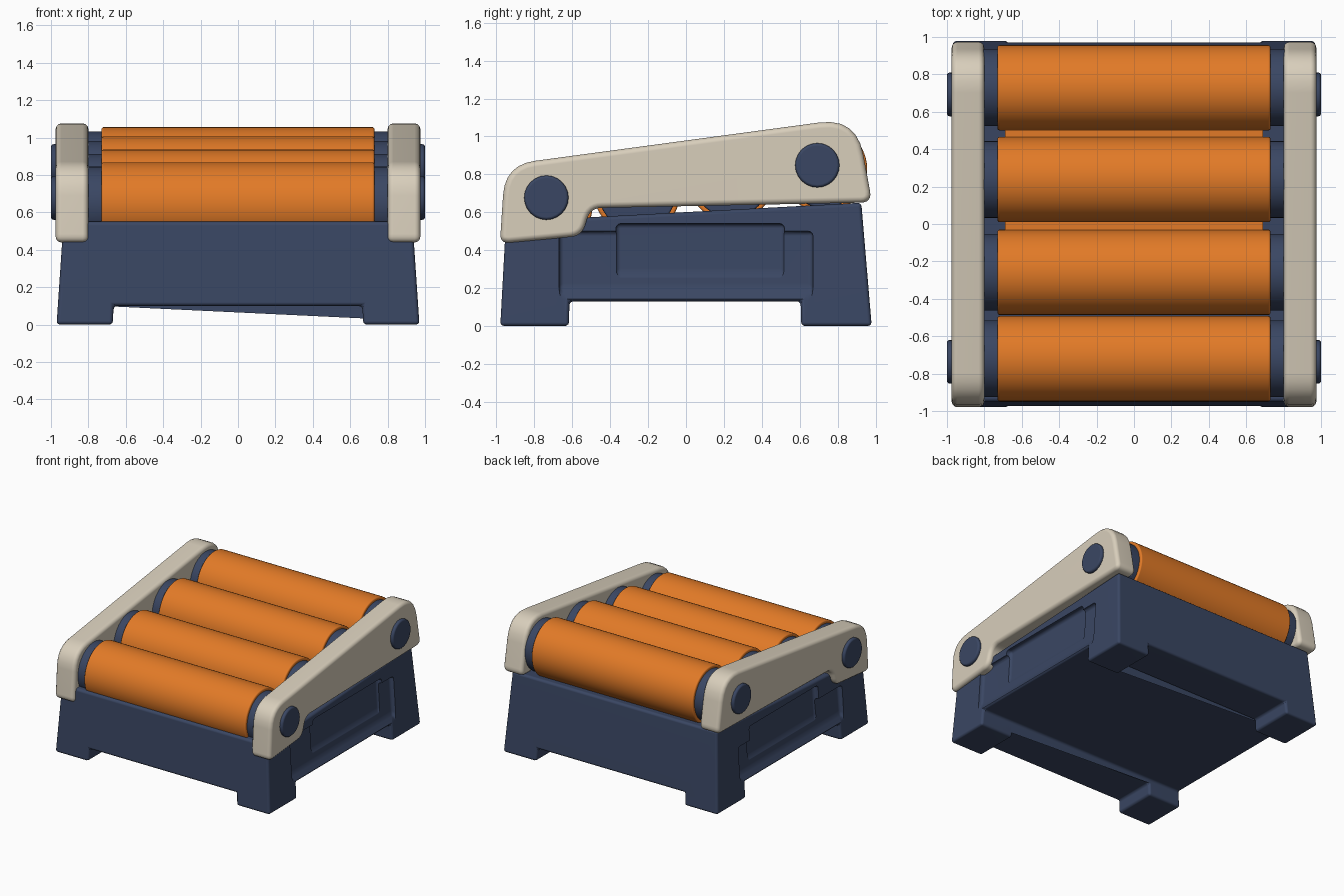
import bpy, bmesh, math
from mathutils import Vector

if "Cube" in bpy.data.objects:
    bpy.data.objects.remove(bpy.data.objects["Cube"])


def material(name, rgb):
    m = bpy.data.materials.new(name)
    m.diffuse_color = (*rgb, 1)
    m.use_nodes = True
    m.node_tree.nodes["Principled BSDF"].inputs["Base Color"].default_value = m.diffuse_color
    return m


NAVY = material("navy", (0.042, 0.062, 0.125))
ORANGE = material("orange", (0.76, 0.195, 0.02))
CREAM = material("cream", (0.69, 0.62, 0.50))


def new_object(name, bm, mat):
    bmesh.ops.recalc_face_normals(bm, faces=bm.faces)
    me = bpy.data.meshes.new(name)
    bm.to_mesh(me)
    bm.free()
    ob = bpy.data.objects.new(name, me)
    bpy.context.collection.objects.link(ob)
    if mat:
        me.materials.append(mat)
    return ob


def prism(name, pts, lo, hi, axis="x", mat=None):
    """Extrude a (side, z) profile along x or y."""
    bm = bmesh.new()
    place = (lambda u, p: (u, p[0], p[1])) if axis == "x" else (lambda u, p: (p[0], u, p[1]))
    rings = [[bm.verts.new(place(u, p)) for p in pts] for u in (lo, hi)]
    bm.faces.new(rings[0])
    bm.faces.new(rings[1])
    n = len(pts)
    for i in range(n):
        j = (i + 1) % n
        bm.faces.new((rings[0][i], rings[0][j], rings[1][j], rings[1][i]))
    return new_object(name, bm, mat)


def cylinder(name, x0, x1, y, z, r, mat, bevel, sides=48):
    """Cylinder along x with rounded rims."""
    pts = [(y + r * math.cos(2 * math.pi * i / sides),
            z + r * math.sin(2 * math.pi * i / sides)) for i in range(sides)]
    ob = prism(name, pts, x0, x1, "x", mat)
    add_bevel(ob, bevel, 50)
    return ob


def rounded(corners):
    """Round each (y, z, cut distance) corner of a polygon."""
    out, n = [], len(corners)
    for i, (y, z, d) in enumerate(corners):
        p = Vector((y, z))
        a = p + (Vector(corners[i - 1][:2]) - p).normalized() * d
        b = p + (Vector(corners[(i + 1) % n][:2]) - p).normalized() * d
        for k in range(7):
            t = k / 6
            out.append(tuple(a * (1 - t) ** 2 + p * 2 * t * (1 - t) + b * t * t))
    return out


def add_bevel(ob, width, angle=35, segments=3):
    m = ob.modifiers.new("bevel", "BEVEL")
    m.width, m.segments = width, segments
    m.limit_method, m.angle_limit = "ANGLE", math.radians(angle)


def cut(ob, cutter):
    cutter.hide_render = True
    m = ob.modifiers.new("cut", "BOOLEAN")
    m.operation, m.object, m.solver = "DIFFERENCE", cutter, "EXACT"
    cutters.append(cutter)


cutters = []

# Base: tapered body with sloping top
base = prism("base", [(-0.98, 0), (0.98, 0), (0.925, 0.65), (-0.95, 0.55)],
             -0.97, 0.97, "x", NAVY)
for v in base.data.vertices:
    v.co.x *= (0.97 - 0.067 * v.co.z) / 0.97

# Openings that leave four corner feet
cut(base, prism("side_notch", [(-0.62, -0.1), (0.61, -0.1), (0.605, 0.13), (-0.615, 0.13)],
                -1.2, 1.2, "x"))
cut(base, prism("front_notch", [(-0.675, -0.1), (0.675, -0.1), (0.665, 0.1), (-0.665, 0.1)],
                -1.2, 1.2, "y"))
add_bevel(base, 0.02)

# Recessed panels on all four walls, fading out towards the bottom
for s in (-1, 1):
    top = 0.43 if s < 0 else 0.50
    front = prism("end_recess", [(s * 1.1, top), (s * 0.905, top), (s * 0.925, 0.2),
                                 (s * 0.975, 0.115), (s * 1.1, 0.115)], -0.67, 0.67, "y")
    side = prism("side_recess", [(s * 1.1, 0.54), (s * 0.89, 0.54), (s * 0.905, 0.28),
                                 (s * 0.96, 0.19), (s * 1.1, 0.19)], -0.37, 0.52, "y")
    for c in (front, side):
        add_bevel(c, 0.025, 20)
        cut(base, c)

# Rollers with their end discs
centres = [(-0.72, 0.64), (-0.258, 0.708), (0.238, 0.778), (0.728, 0.828)]
for i, (y, z) in enumerate(centres):
    cylinder(f"roller_{i + 1}", -0.73, 0.73, y, z, 0.228, ORANGE, 0.012)
    for s, side in ((-1, "left"), (1, "right")):
        cylinder(f"roller_disc_{side}_{i + 1}", s * 0.72, s * 0.81, y, z, 0.205, NAVY, 0.01)

# Narrow filler strips between the rear rollers
for y, z in ((-0.005, 0.74), (0.485, 0.80)):
    prism("filler_strip", [(y - 0.03, z - 0.03), (y + 0.03, z - 0.03),
                           (y + 0.03, z), (y - 0.03, z)], -0.69, 0.69, "x", ORANGE)

# Side rails with stepped lower edge, and their bolt caps
rail = rounded([(-0.982, 0.435, 0.05), (-0.955, 0.85, 0.16), (0.90, 1.10, 0.20),
                (0.982, 0.652, 0.06), (-0.505, 0.622, 0.06), (-0.55, 0.475, 0.06)])
for s, side in ((-1, "left"), (1, "right")):
    add_bevel(prism(f"rail_{side}", rail, s * 0.80, s * 0.975, "x", CREAM), 0.032, 50)
    for name, y, z in (("front", -0.737, 0.677), ("rear", 0.693, 0.848)):
        cylinder(f"bolt_cap_{name}_{side}", s * 0.93, s * 1.0, y, z, 0.117, NAVY, 0.015, 24)

# Apply modifiers, drop the cutters, smooth the rounded parts
parts = [o for o in bpy.context.scene.objects if o not in cutters]
bpy.ops.object.select_all(action="DESELECT")
for o in parts:
    o.select_set(True)
bpy.context.view_layer.objects.active = base
bpy.ops.object.convert(target="MESH")
for c in cutters:
    bpy.data.objects.remove(c)
bpy.ops.object.shade_smooth_by_angle(angle=math.radians(35))
for o in parts:
    m = o.modifiers.new("even_normals", "WEIGHTED_NORMAL")
    m.keep_sharp = True
